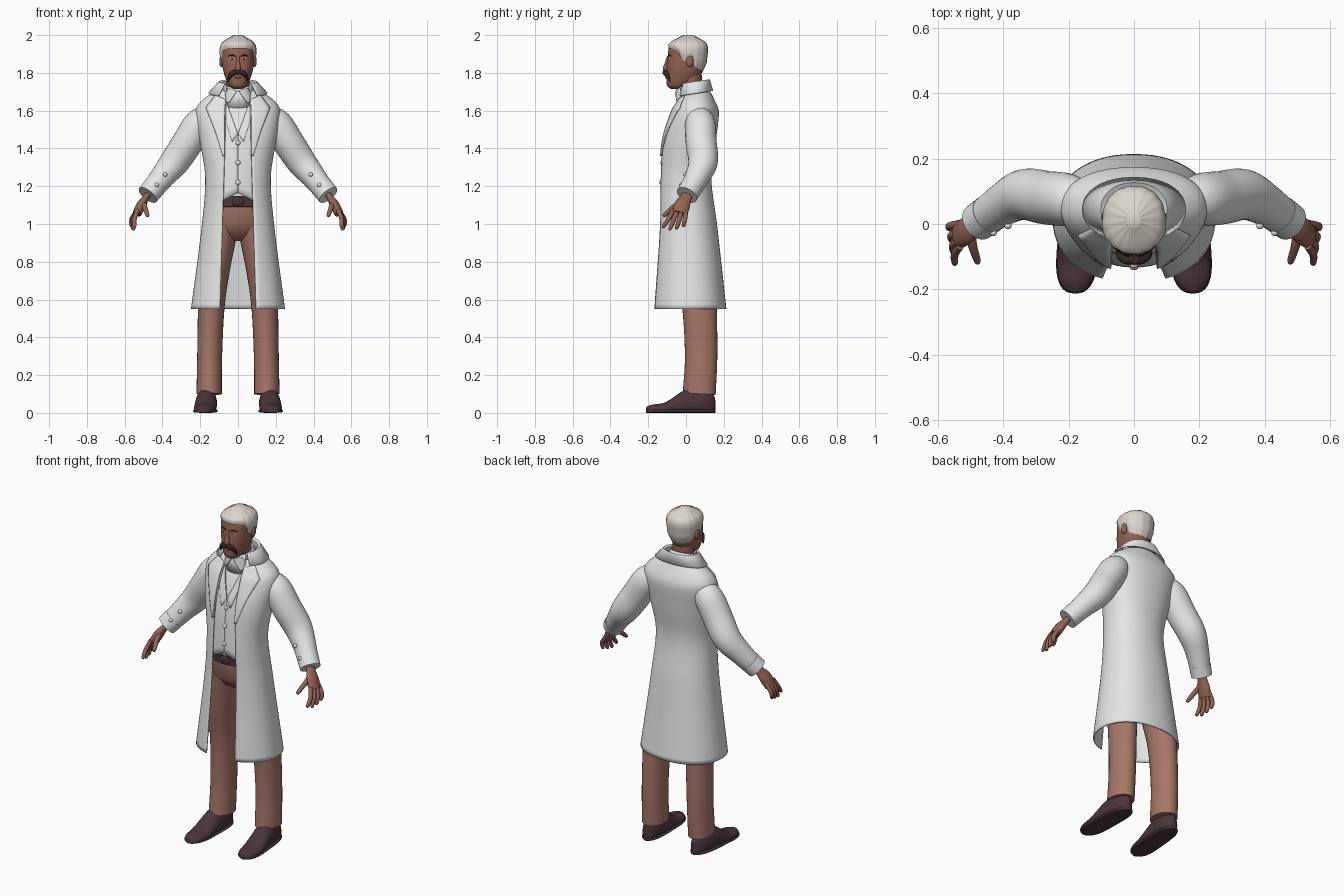
import bpy, bmesh
from math import sin, cos, pi, asin, radians, sqrt
from mathutils import Vector

if "Cube" in bpy.data.objects:
    bpy.data.objects.remove(bpy.data.objects["Cube"])


def material(name, *rgb):
    m = bpy.data.materials.new(name)
    m.use_nodes = True
    m.diffuse_color = (*rgb, 1)
    m.node_tree.nodes["Principled BSDF"].inputs["Base Color"].default_value = (*rgb, 1)
    return m


WHITE = material("white cloth", 0.78, 0.8, 0.8)
HAIR = material("silver hair", 0.7, 0.66, 0.6)
SKIN = material("skin", 0.3, 0.13, 0.085)
TROUSER = material("brown cloth", 0.38, 0.185, 0.135)
LEATHER = material("dark leather", 0.07, 0.035, 0.043)
DARK = material("dark whiskers", 0.035, 0.02, 0.02)
EYE = material("eye white", 0.6, 0.6, 0.6)


def finish(name, bm, mat, mirror=False, thick=0):
    bmesh.ops.recalc_face_normals(bm, faces=bm.faces)
    mesh = bpy.data.meshes.new(name)
    bm.to_mesh(mesh)
    bm.free()
    mesh.materials.append(mat)
    ob = bpy.data.objects.new(name, mesh)
    bpy.context.collection.objects.link(ob)
    if thick:
        solid = ob.modifiers.new("thickness", 'SOLIDIFY')
        solid.thickness, solid.offset = thick, 0
    if mirror:
        ob.modifiers.new("mirror", 'MIRROR').use_mirror_merge = False
    bpy.ops.object.select_all(action='DESELECT')
    ob.select_set(True)
    bpy.context.view_layer.objects.active = ob
    bpy.ops.object.shade_smooth_by_angle(angle=radians(50))


def skin_rings(name, rings, mat, closed=True, caps=True, **options):
    bm = bmesh.new()
    verts = [[bm.verts.new(p) for p in ring] for ring in rings]
    count = len(rings[0])
    for a, b in zip(verts, verts[1:]):
        for j in range(count if closed else count - 1):
            k = (j + 1) % count
            bm.faces.new((a[j], a[k], b[k], b[j]))
    if closed and caps:
        bm.faces.new(verts[0])
        bm.faces.new(verts[-1])
    finish(name, bm, mat, **options)


def spline(rows, t):
    """Smooth interpolation of rows whose first column is the parameter."""
    last = len(rows) - 1
    t = min(max(t, rows[0][0]), rows[last][0])
    i = next((k for k in range(last) if t <= rows[k + 1][0]), last - 1)

    def slope(k, c):
        lo, hi = rows[max(k - 1, 0)], rows[min(k + 1, last)]
        return (hi[c] - lo[c]) / (hi[0] - lo[0])
    a, b = rows[i], rows[i + 1]
    h = b[0] - a[0]
    u = (t - a[0]) / h
    v = 1 - u
    return [t] + [a[c] * (1 + 2 * u) * v * v + b[c] * u * u * (1 + 2 * v)
                  + h * u * v * (slope(i, c) * v - slope(i + 1, c) * u)
                  for c in range(1, len(a))]


def samples(rows, n):
    lo, hi = rows[0][0], rows[-1][0]
    return [spline(rows, lo + (hi - lo) * i / n) for i in range(n + 1)]


def inset(rows, z, depth):
    """The section of a body at height z, shrunk all round."""
    _, width, front, back = spline(rows, z)
    return (z, width - depth, front + depth, back - depth)


def rounded(v, power):
    return abs(v) ** (2 / power) * (1 if v >= 0 else -1)


def section(row, t, power=2.2):
    _, width, front, back = row[:4]
    return Vector((width * rounded(sin(t), power),
                   (front + back) / 2 - (back - front) / 2 * rounded(cos(t), power), row[0]))


def stack(name, rows, mat, seg=48, power=2.2, tilt=0, **options):
    """Upright loft of (height, half width, front, back, optional front opening)."""
    rings = []
    for row in rows:
        start = asin((row[4] / row[1]) ** (power / 2)) if len(row) > 4 else 0
        ring = [section(row, start + 2 * (pi - start) * j / seg, power)
                for j in range(seg + (len(row) > 4))]
        for v in ring:
            v.z += tilt * (v.y - 0.04)
        rings.append(ring)
    skin_rings(name, rings, mat, closed=len(rows[0]) == 4, **options)


def tube(name, points, mat, flat=1, ref=(0, 1, 0), n=20, seg=20, mirror=True):
    """Sweep through points (x, y, z, radius); flat widens it along ref."""
    path = samples([(i, *p) for i, p in enumerate(points)], n)
    rings = []
    for i, (_, x, y, z, r) in enumerate(path):
        before, after = path[max(i - 1, 0)], path[min(i + 1, n)]
        along = (Vector(after[1:4]) - Vector(before[1:4])).normalized()
        side = (Vector(ref) - along * along.dot(Vector(ref))).normalized()
        up = along.cross(side)
        rings.append([Vector((x, y, z)) + r * (side * flat * cos(2 * pi * j / seg) + up * sin(2 * pi * j / seg))
                      for j in range(seg)])
    skin_rings(name, rings, mat, mirror=mirror)


def ball(name, place, size, mat, mirror=True):
    bm = bmesh.new()
    bmesh.ops.create_uvsphere(bm, u_segments=20, v_segments=12, radius=1)
    bmesh.ops.scale(bm, vec=size, verts=bm.verts)
    bmesh.ops.translate(bm, vec=place, verts=bm.verts)
    finish(name, bm, mat, mirror=mirror)


def plate(name, body, rows, lift, mat):
    """Thin panel lying on the front of a body; rows (inner x, inner z, outer x, outer z)."""
    rings = []
    for a, b in zip(rows, rows[1:]):
        for i in range(9):
            xa, za, xb, zb = [p + (q - p) * i / 8 for p, q in zip(a, b)]
            ring = []
            for j in range(7):
                x, z = xa + (xb - xa) * j / 6, za + (zb - za) * j / 6
                row = spline(body, z)
                v = section(row, asin(min(1, x / row[1]) ** 1.1))
                ring.append((x, v.y - lift, z))
            if not (i == 0 and rings):
                rings.append(ring)
    skin_rings(name, rings, mat, closed=False, mirror=True, thick=0.007)


# Long coat, open at the front, the gap widening towards the hem
coat = [(0.55, 0.245, -0.175, 0.21), (1, 0.187, -0.145, 0.16), (1.25, 0.17, -0.14, 0.13),
        (1.45, 0.2, -0.12, 0.155), (1.6, 0.22, -0.07, 0.17), (1.65, 0.19, -0.04, 0.15),
        (1.72, 0.09, -0.01, 0.115)]
stack("coat", [(*row, 0.06 + 0.03 * (1.72 - row[0])) for row in samples(coat, 48)], WHITE, seg=56, thick=0.008)
stack("coat_collar", [(1.69, 0.09, -0.03, 0.11, 0.06), (1.745, 0.09, -0.03, 0.115, 0.06),
                      (1.75, 0.1, -0.035, 0.125, 0.07), (1.69, 0.155, -0.05, 0.14, 0.1)],
      WHITE, tilt=0.15, thick=0.007)
plate("lapels", coat, [(0.07, 1.36, 0.08, 1.36), (0.07, 1.48, 0.12, 1.49), (0.07, 1.58, 0.17, 1.615),
                       (0.066, 1.66, 0.12, 1.68)], 0.009, WHITE)

# Sleeves, cuffs and buttons
tube("sleeves", [(0.15, 0.07, 1.57, 0.06), (0.205, 0.075, 1.53, 0.08), (0.265, 0.08, 1.435, 0.082),
                 (0.335, 0.09, 1.33, 0.078), (0.4, 0.06, 1.25, 0.065), (0.47, 0.01, 1.16, 0.055)],
     WHITE, n=30, seg=28)
tube("cuffs", [(0.444, 0.03, 1.195, 0.06), (0.478, 0.005, 1.153, 0.058)], WHITE, seg=28)
for height, place in (("upper", (0.385, -0.005, 1.262)), ("lower", (0.43, -0.026, 1.207))):
    ball(f"{height}_cuff_buttons", place, (0.011, 0.011, 0.011), WHITE)

# Shirt, waistcoat and belt follow the coat from inside
shirt = [inset(coat, 1.13 + 0.05 * i, 0.02) for i in range(12)]
stack("shirt", samples(shirt, 30), WHITE)
collar = [(1.64, 0.08, -0.045, 0.1), (1.745, 0.067, -0.035, 0.09)]
stack("shirt_collar", collar, WHITE, tilt=0.3, caps=False, thick=0.006)
plate("collar_points", collar, [(0.004, 1.705, 0.05, 1.72), (0.02, 1.68, 0.066, 1.69),
                                (0.05, 1.64, 0.06, 1.645)], 0.012, WHITE)
plate("waistcoat", shirt, [(0, 1.165, 0.1, 1.115), (0, 1.47, 0.1, 1.45), (0.06, 1.64, 0.1, 1.63)], 0.007, WHITE)
plate("waistcoat_lapels", shirt, [(0, 1.475, 0.03, 1.435), (0.055, 1.63, 0.085, 1.61)], 0.012, WHITE)
for i in range(3):
    z = 1.22 + 0.105 * i
    ball(f"waistcoat_button_{i + 1}", (0, spline(shirt, z)[2] - 0.012, z), (0.013, 0.008, 0.013), WHITE, False)
stack("belt", [inset(coat, 1.12 + s * 0.03, d) for s, d in ((-1, 0.03), (-0.9, 0.018), (0.9, 0.018), (1, 0.03))],
      LEATHER)
ball("belt_buckle", (0, -0.125, 1.12), (0.032, 0.008, 0.026), LEATHER, False)

# Trousers
stack("trouser_seat", [inset(coat, z, d) for z, d in ((0.91, 0.13), (0.94, 0.08), (1, 0.035), (1.12, 0.03))], TROUSER)
tube("trouser_legs", [(0.153, 0.07, 0.1, 0.067), (0.15, 0.08, 0.3, 0.066), (0.142, 0.072, 0.55, 0.07),
                      (0.125, 0.05, 0.75, 0.08), (0.08, 0.02, 1, 0.085)], TROUSER, flat=1.3, n=30, seg=28)

# Shoes: rounded at toe and heel, rising to the ankle, on a flat sole
upper, sole = [], []
for i in range(33):
    t = (1 - cos(pi * i / 32)) / 2
    taper = sqrt(1 - (2 * t - 1) ** 4)
    rise = min(1, max(0, (t - 0.2) / 0.45))
    width = 0.004 + 0.06 * taper * (1 - 0.2 * t)
    height = (0.05 + 0.08 * rise * rise * (3 - 2 * rise)) * (0.5 + taper / 2)
    x, y = 0.18 - 0.02 * t, 0.367 * t - 0.212
    turns = [2 * pi * j / 28 for j in range(28)]
    upper.append([(x + width * cos(a), y, max(0.01, height * (0.4 + 0.6 * sin(a)))) for a in turns])
    sole.append([(x + (width + 0.004) * cos(a), y, 0.01 + 0.01 * rounded(sin(a), 4)) for a in turns])
skin_rings("shoes", upper, LEATHER, mirror=True)
skin_rings("soles", sole, LEATHER, mirror=True)

# Hands, the fingers fanned from front to back
tube("palms", [(0.46, 0.02, 1.18, 0.018), (0.487, 0, 1.14, 0.018), (0.512, -0.02, 1.1, 0.025),
               (0.535, -0.035, 1.055, 0.024)], SKIN, flat=1.7)
for i, finger in enumerate(("index", "middle", "ring", "little")):
    y, tip_x, tip_y = 0.023 * i - 0.068, 0.548 + 0.005 * i, 0.035 * i - 0.118
    tip_z = 0.963 + 0.012 * abs(i - 1.3)
    tube(f"{finger}_fingers", [(0.532, y, 1.075, 0.012), (tip_x, (y + tip_y) / 2, 1.025, 0.012),
                               (tip_x, tip_y, tip_z + 0.01, 0.01), (tip_x, tip_y, tip_z, 0.004)], SKIN, seg=12)
tube("thumbs", [(0.5, -0.02, 1.115, 0.016), (0.494, -0.065, 1.09, 0.014), (0.48, -0.11, 1.05, 0.011),
                (0.476, -0.12, 1.04, 0.005)], SKIN, ref=(1, 0, 0), seg=12)

# Head, neck and ears
stack("neck", [(1.66, 0.06, -0.02, 0.085), (1.79, 0.06, -0.04, 0.085)], SKIN, power=2)
head = [(1.715, 0.022, -0.08, -0.02), (1.73, 0.045, -0.1, 0.03), (1.8, 0.075, -0.103, 0.085),
        (1.88, 0.086, -0.097, 0.102), (1.95, 0.08, -0.08, 0.1), (1.99, 0.02, -0.01, 0.035)]
stack("head", samples(head, 36), SKIN)
ball("ears", (0.088, 0.02, 1.862), (0.011, 0.02, 0.032), SKIN)

# Hair swells off the scalp above a line dipping at sideburns and nape
hairline = [(0, 1.93), (1, 1.92), (1.5, 1.86), (1.8, 1.87), (2.1, 1.83), (pi, 1.81)]
hair = []
for i in range(25):
    ring = []
    for j in range(64):
        t = 2 * pi * j / 64
        low = spline(hairline, min(t, 2 * pi - t))[1]
        v = section(spline(head, low + (1.99 - low) * sin(i / 24 * pi / 2)), t)
        outward = (v - Vector((0, 0.01, 1.88))).normalized()
        ring.append(v + outward * (0.01 * min(1, i / 4) + 0.001 * sin(t * 16)))
    hair.append(ring)
skin_rings("hair", hair, HAIR)

# Face
tube("nose", [(0, -0.093, 1.888, 0.007), (0, -0.101, 1.855, 0.01), (0, -0.107, 1.825, 0.015),
              (0, -0.104, 1.812, 0.012)], SKIN, mirror=False)
ball("eyes", (0.032, -0.084, 1.872), (0.013, 0.009, 0.007), EYE)
ball("pupils", (0.032, -0.09, 1.872), (0.005, 0.005, 0.005), DARK)
tube("eyebrows", [(0.014, -0.095, 1.889, 0.003), (0.035, -0.09, 1.894, 0.004), (0.054, -0.077, 1.888, 0.002)],
     DARK, seg=10)
tube("moustache", [(0, -0.109, 1.805, 0.011), (0.02, -0.11, 1.802, 0.014), (0.04, -0.1, 1.787, 0.012),
                   (0.054, -0.086, 1.756, 0.003)], DARK)
ball("lower_lip", (0, -0.103, 1.775), (0.018, 0.007, 0.006), SKIN, False)
